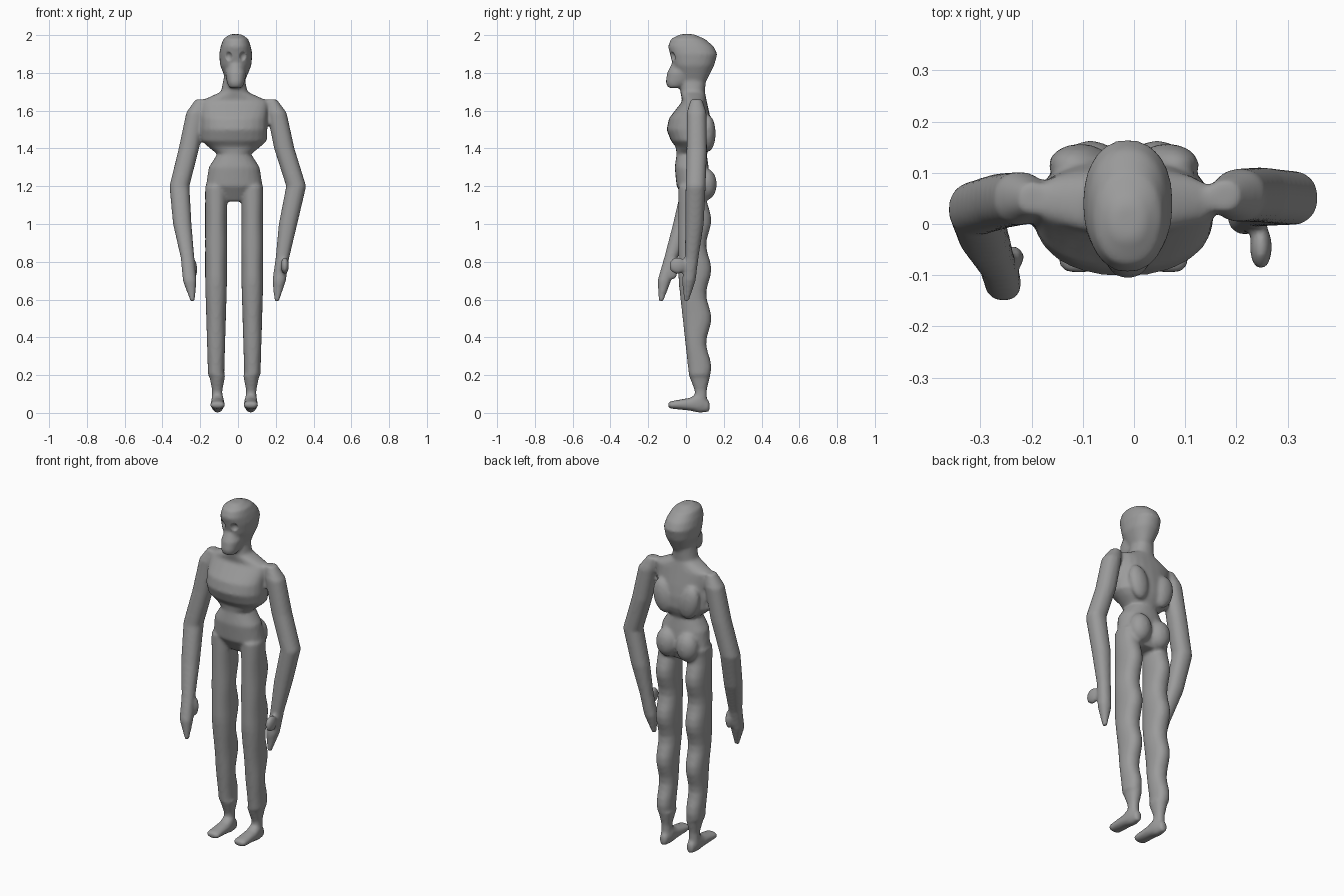
import bpy, bmesh, math
from mathutils import Matrix

cube = bpy.data.objects.get("Cube")
if cube:
    bpy.data.objects.remove(cube)

MIDLINE = -0.02
SIDES = 24
skin = bpy.data.materials.new("plain_grey")
skin.use_nodes = True
grey = (0.33, 0.33, 0.33, 1)
skin.diffuse_color = grey
skin.node_tree.nodes["Principled BSDF"].inputs["Base Color"].default_value = grey


def skin_rings(mesh, rings):
    """Join a list of vertex rings into a closed tube."""
    faces = [mesh.faces.new(rings[0][::-1]), mesh.faces.new(rings[-1])]
    for lower, upper in zip(rings, rings[1:]):
        for i in range(SIDES):
            j = (i + 1) % SIDES
            faces.append(mesh.faces.new((lower[i], lower[j], upper[j], upper[i])))
    bmesh.ops.recalc_face_normals(mesh, faces=faces)


def rounded_ring():
    """Yield the unit directions of a slightly squared circle."""
    for i in range(SIDES):
        angle = math.tau * i / SIDES
        yield [math.copysign(abs(v) ** 0.9, v) for v in (math.cos(angle), math.sin(angle))]


def trunk(mesh, sections, centre=MIDLINE):
    """Upright loft; each section is height, half width, front, back."""
    rings = []
    for height, half, front, back in sections:
        middle, depth = (front + back) / 2, (back - front) / 2
        rings.append([mesh.verts.new((centre + half * c, middle + depth * s, height))
                      for c, s in rounded_ring()])
    skin_rings(mesh, rings)


def foot(mesh, centre, sections):
    """Loft from toe to heel; each section is y, half width, sole, top."""
    rings = []
    for y, half, sole, top in sections:
        middle, depth = (sole + top) / 2, (top - sole) / 2
        rings.append([mesh.verts.new((centre + half * c, y, middle + depth * s))
                      for c, s in rounded_ring()])
    skin_rings(mesh, rings)


def blob(mesh, centre, size, tilt=0):
    """Ellipsoid used for muscle masses, thumbs and hollows."""
    matrix = Matrix.Translation(centre) @ Matrix.Rotation(tilt, 4, "Y") @ Matrix.Diagonal((*size, 1))
    bmesh.ops.create_icosphere(mesh, subdivisions=3, radius=1, matrix=matrix)


def blend(start, end, amount):
    amount = min(max(amount, 0), 1)
    return start + (end - start) * amount


def make_object(name, mesh):
    data = bpy.data.meshes.new(name)
    mesh.to_mesh(data)
    mesh.free()
    data.materials.append(skin)
    result = bpy.data.objects.new(name, data)
    bpy.context.collection.objects.link(result)
    return result


figure = bmesh.new()

# Pelvis, narrow waist, flared ribcage, shoulders and neck
trunk(figure, [
    (1.12, .08, 0, .1), (1.2, .15, -.05, .13), (1.3, .135, -.06, .12),
    (1.37, .09, -.05, .11), (1.41, .14, -.055, .13), (1.44, .173, -.08, .14),
    (1.5, .176, -.103, .14), (1.56, .175, -.09, .13), (1.65, .18, -.02, .11),
    (1.7, .07, -.03, .1), (1.8, .05, -.03, .11)])

# Skull
trunk(figure, [
    (1.76, .05, -.03, .11), (1.84, .083, -.07, .15), (1.9, .088, -.085, .166),
    (1.94, .08, -.096, .147), (1.98, .066, -.08, .1), (2.005, .03, -.03, .04)], -.012)

# Jaw and chin
trunk(figure, [
    (1.72, .035, -.095, -.03), (1.75, .047, -.108, .02),
    (1.8, .056, -.1, .05), (1.85, .04, -.075, .05)], -.012)

# Legs, with evenly spaced swells down the back
leg_sections = []
for step in range(26):
    height = blend(.2, 1.2, step / 25)
    rise = (height - .2) * 2
    swell = .014 * math.cos(math.tau * (height - .24) / .26)
    leg_sections.append((height, blend(.043, .058, rise), blend(.015, -.04, rise), .121 + swell))
ankle = [(.04, .03, .05, .11), (.12, .027, .045, .11)]

for side in (-1, 1):
    trunk(figure, ankle + leg_sections[:1], MIDLINE + side * .09)
    trunk(figure, leg_sections, MIDLINE + side * .096)
    foot(figure, MIDLINE + side * .088, [
        (-.095, .025, .03, .055), (-.08, .04, .022, .062), (.02, .037, .012, .08),
        (.07, .034, 0, .11), (.125, .02, .005, .06)])
    # Buttock and shoulder blade
    blob(figure, (MIDLINE + side * .065, .105, 1.21), (.065, .058, .085))
    blob(figure, (MIDLINE + side * .085, .115, 1.48), (.06, .042, .1), side * .2)

# Arms share heights and radii from shoulder to fingertip
arm_heights = (1.66, 1.59, 1.4, 1.2, 1, .82, .7, .59)
arm_radii = (.03, .052, .054, .053, .049, .036, .036, .012)
arm_paths = {
    "right": ((-.195, -.222, -.26, -.31, -.295, -.267, -.256, -.24),
              (.05, .05, .045, .03, -.02, -.08, -.115, -.132)),
    "left": ((.175, .205, .245, .308, .265, .235, .218, .205),
             (.055, .056, .057, .051, .045, .03, .015, .002)),
}
for across, along in arm_paths.values():
    rings = []
    for x, y, z, radius in zip(across, along, arm_heights, arm_radii):
        rings.append([figure.verts.new((x + radius * c, y + radius * s, z))
                      for c, s in rounded_ring()])
    skin_rings(figure, rings)

# Thumbs
blob(figure, (-.235, -.065, .76), (.02, .022, .055))
blob(figure, (.248, -.045, .78), (.022, .045, .045))

body = make_object("body", figure)

# Eye socket cutters on either side of the nose bridge
hollows = bmesh.new()
for side in (-1, 1):
    blob(hollows, (-.012 + side * .042, -.088, 1.885), (.025, .034, .03))
cutter = make_object("eye_socket_cutter", hollows)
cutter.hide_render = True

# Fuse the masses into one skin, carve the sockets, then soften
bpy.ops.object.select_all(action="DESELECT")
bpy.context.view_layer.objects.active = body
body.select_set(True)
fuse = body.modifiers.new("fuse", "REMESH")
fuse.mode = "VOXEL"
fuse.voxel_size = 0.009
carve = body.modifiers.new("carve", "BOOLEAN")
carve.operation = "DIFFERENCE"
carve.object = cutter
soften = body.modifiers.new("soften", "SMOOTH")
soften.iterations = 6
for modifier in (fuse, carve, soften):
    bpy.ops.object.modifier_apply(modifier=modifier.name)
bpy.data.objects.remove(cutter)
bpy.ops.object.shade_smooth()
